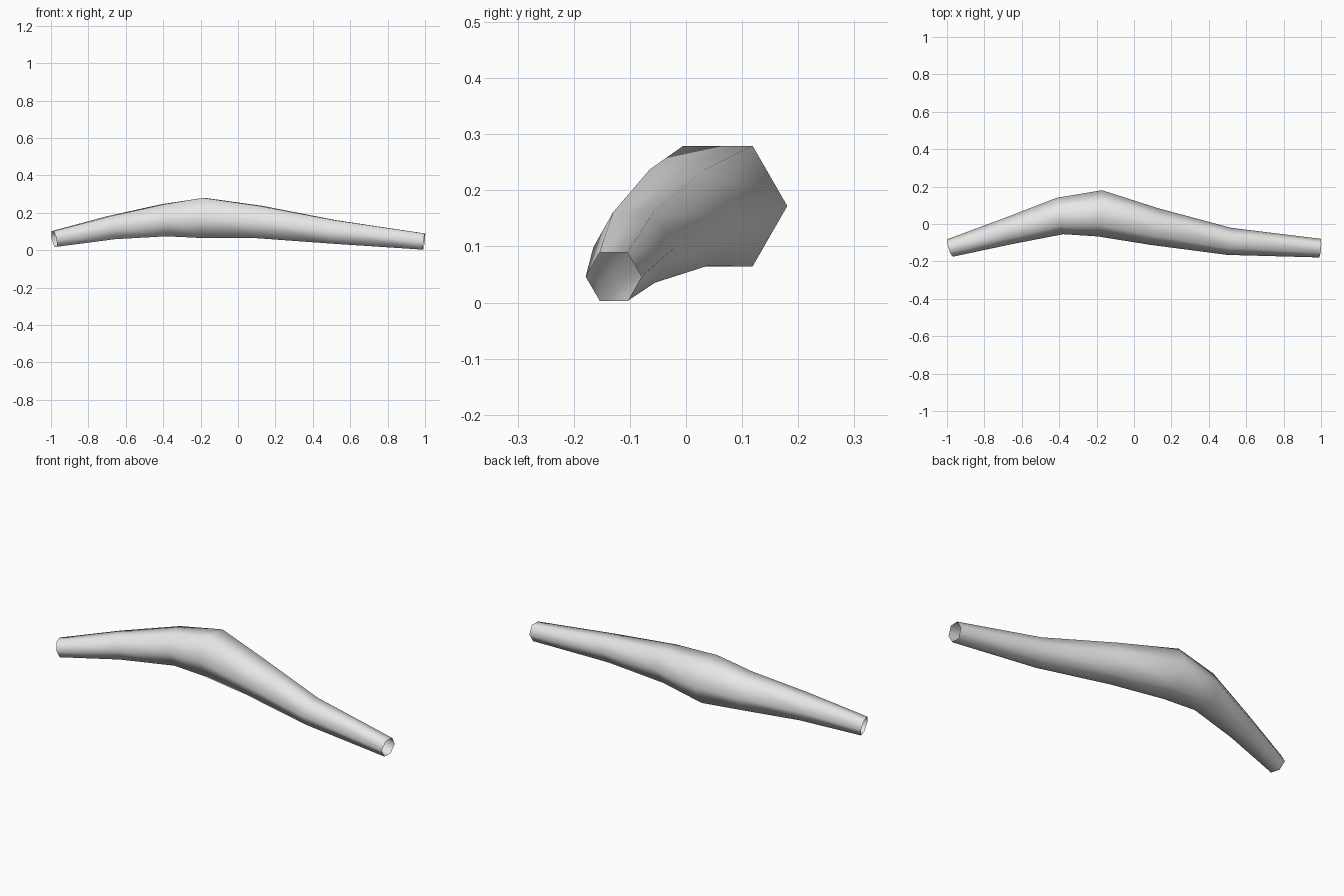
import bpy, bmesh, math
from mathutils import Vector

if "Cube" in bpy.data.objects:
    bpy.data.objects.remove(bpy.data.objects["Cube"])

SIDES = 6
# Ring centres (x, y, z) and radius along the bent, tapering tube
RINGS = [
    (-0.983, -0.128, 0.060, 0.049),
    (-0.680, -0.040, 0.120, 0.072),
    (-0.395,  0.043, 0.160, 0.099),
    (-0.182,  0.057, 0.172, 0.124),
    ( 0.110, -0.014, 0.151, 0.100),
    ( 0.510, -0.093, 0.098, 0.073),
    ( 0.995, -0.129, 0.046, 0.050),
]

mat = bpy.data.materials.new("light_grey")
mat.diffuse_color = (0.8, 0.8, 0.8, 1)
mat.use_nodes = True
mat.node_tree.nodes["Principled BSDF"].inputs["Base Color"].default_value = mat.diffuse_color

# Open-ended six-sided tube, each ring square to the path
centres = [Vector(r[:3]) for r in RINGS]
bm = bmesh.new()
loops = []
for i, (c, ring) in enumerate(zip(centres, RINGS)):
    before = (c - centres[i - 1]).normalized() if i > 0 else Vector()
    after = (centres[i + 1] - c).normalized() if i < len(RINGS) - 1 else Vector()
    tangent = (before + after).normalized()
    side = Vector((0, 0, 1)).cross(tangent).normalized()
    up = tangent.cross(side)
    loops.append([bm.verts.new(c + ring[3] * (math.cos(a) * side + math.sin(a) * up))
                  for a in (math.tau * k / SIDES for k in range(SIDES))])
for a, b in zip(loops, loops[1:]):
    for k in range(SIDES):
        n = (k + 1) % SIDES
        bm.faces.new((a[k], a[n], b[n], b[k])).smooth = True
bmesh.ops.recalc_face_normals(bm, faces=bm.faces)

mesh = bpy.data.meshes.new("bent_tube")
bm.to_mesh(mesh)
bm.free()
mesh.materials.append(mat)
bpy.context.collection.objects.link(bpy.data.objects.new("bent_tube", mesh))
